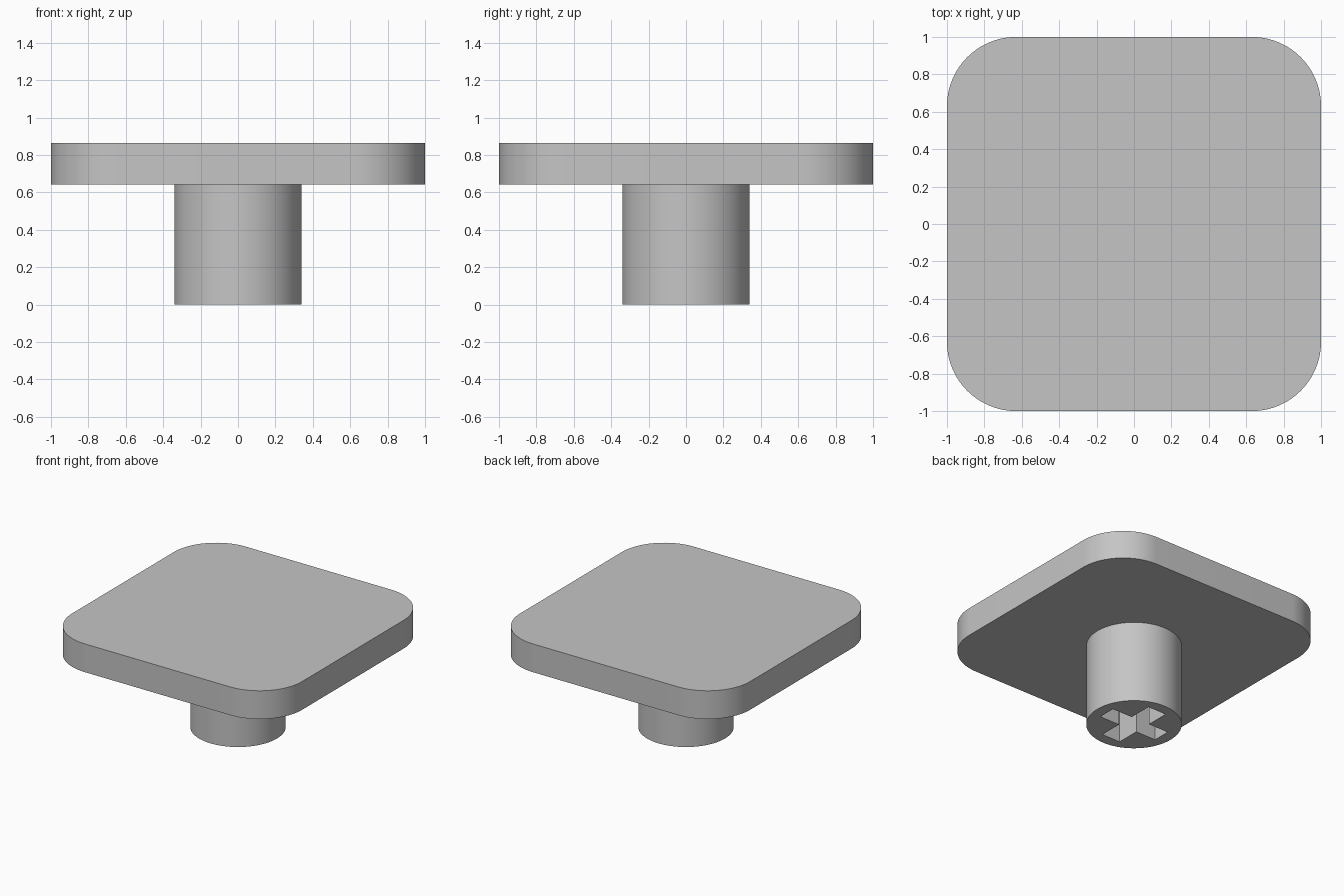
import bpy
import bmesh
from math import cos, sin, pi, radians

if "Cube" in bpy.data.objects:
    bpy.data.objects.remove(bpy.data.objects["Cube"], do_unlink=True)

PLATE_BOTTOM, PLATE_TOP = 0.643, 0.865
CORNER = 0.37
STEM_RADIUS = 0.34
SLOT_REACH = 0.255       # half length of both slots
SLOT_X_HALF = 0.08       # half width of the slot running along y
SLOT_Y_HALF = 0.07       # half width of the slot running along x

grey = bpy.data.materials.new("plain_grey")
grey.use_nodes = True
colour = (0.56, 0.56, 0.56, 1)
grey.diffuse_color = colour
grey.node_tree.nodes["Principled BSDF"].inputs["Base Color"].default_value = colour


def prism(name, outline, bottom, top):
    """Extrude a counter-clockwise outline straight up."""
    bm = bmesh.new()
    face = bm.faces.new([bm.verts.new((x, y, bottom)) for x, y in outline])
    walls = bmesh.ops.extrude_face_region(bm, geom=[face], use_keep_orig=True)
    raised = [v for v in walls["geom"] if isinstance(v, bmesh.types.BMVert)]
    bmesh.ops.translate(bm, verts=raised, vec=(0, 0, top - bottom))
    bmesh.ops.recalc_face_normals(bm, faces=bm.faces)
    mesh = bpy.data.meshes.new(name)
    bm.to_mesh(mesh)
    bm.free()
    mesh.materials.append(grey)
    obj = bpy.data.objects.new(name, mesh)
    bpy.context.collection.objects.link(obj)
    return obj


def arc(cx, cy, radius, start, sweep, steps):
    return [(cx + radius * cos(start + sweep * i / steps),
             cy + radius * sin(start + sweep * i / steps)) for i in range(steps + 1)]


def select_only(obj):
    bpy.ops.object.select_all(action="DESELECT")
    obj.select_set(True)
    bpy.context.view_layer.objects.active = obj


# Rounded square plate
inset = 1 - CORNER
plate_outline = []
for i, (sx, sy) in enumerate([(1, 1), (-1, 1), (-1, -1), (1, -1)]):
    plate_outline += arc(sx * inset, sy * inset, CORNER, i * pi / 2, pi / 2, 24)
plate = prism("top_plate", plate_outline, PLATE_BOTTOM, PLATE_TOP)

# Round stem
stem = prism("stem", arc(0, 0, STEM_RADIUS, 0, 2 * pi, 96)[:-1], 0, PLATE_BOTTOM)

# Cross-shaped socket cut through the stem up to the plate
a, b, r = SLOT_X_HALF, SLOT_Y_HALF, SLOT_REACH
cross = [(r, -b), (r, b), (a, b), (a, r), (-a, r), (-a, b)]
cross += [(-x, -y) for x, y in cross]
cutter = prism("socket_cutter", cross, -0.1, PLATE_TOP)
cutter.hide_render = True

select_only(stem)
cut = stem.modifiers.new("socket", "BOOLEAN")
cut.operation = "DIFFERENCE"
cut.solver = "EXACT"
cut.object = cutter
bpy.ops.object.modifier_apply(modifier=cut.name)
bpy.data.objects.remove(cutter, do_unlink=True)

for part in (plate, stem):
    select_only(part)
    bpy.ops.object.shade_smooth_by_angle(angle=radians(30))
